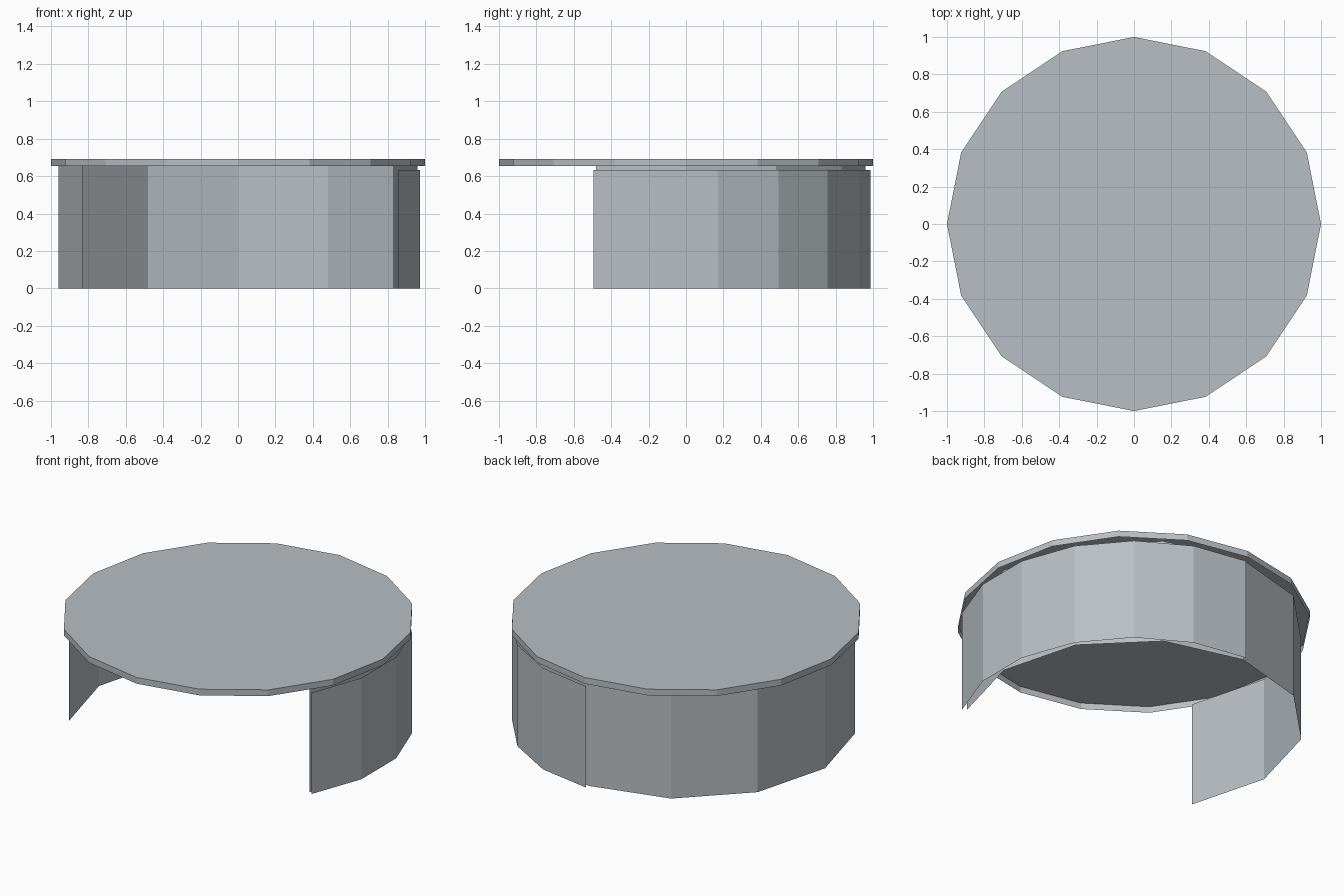
import bpy
import math

if "Cube" in bpy.data.objects:
    bpy.data.objects.remove(bpy.data.objects["Cube"])


def curved_panel(name, radius, start, step, count, bottom, top):
    """Thin wall made of flat facets around the z axis."""
    verts, faces = [], []
    for i in range(count + 1):
        a = math.radians(start + step * i)
        x, y = radius * math.cos(a), radius * math.sin(a)
        verts += [(x, y, bottom), (x, y, top)]
    for i in range(count):
        b = 2 * i
        faces.append((b, b + 2, b + 3, b + 1))
    return add_mesh(name, verts, faces)


def add_mesh(name, verts, faces):
    mesh = bpy.data.meshes.new(name)
    mesh.from_pydata(verts, [], faces)
    mesh.materials.append(metal)
    obj = bpy.data.objects.new(name, mesh)
    bpy.context.collection.objects.link(obj)
    return obj


metal = bpy.data.materials.new("blue_grey")
metal.diffuse_color = (0.48, 0.52, 0.55, 1)
metal.use_nodes = True
metal.node_tree.nodes["Principled BSDF"].inputs["Base Color"].default_value = metal.diffuse_color

WALL_TOP, TOP, SIDES = 0.653, 0.692, 16

# Sixteen-sided lid: a flat top with a shallow rim, open underneath
ring = [2 * math.pi * i / SIDES for i in range(SIDES)]
lid_verts = [(math.cos(a), math.sin(a), z) for z in (WALL_TOP, TOP) for a in ring]
lid_faces = [(i, (i + 1) % SIDES, (i + 1) % SIDES + SIDES, i + SIDES)
             for i in range(SIDES)]
lid_faces.append(tuple(range(SIDES, 2 * SIDES)))
add_mesh("lid", lid_verts, lid_faces)

# Fixed wall, open towards the front
curved_panel("fixed_wall", 0.96, -30, 30, 8, 0, WALL_TOP)

# Sliding door outside the wall on the right, slightly lower
curved_panel("sliding_door", 0.987, -30, 20, 6, 0, 0.632)
